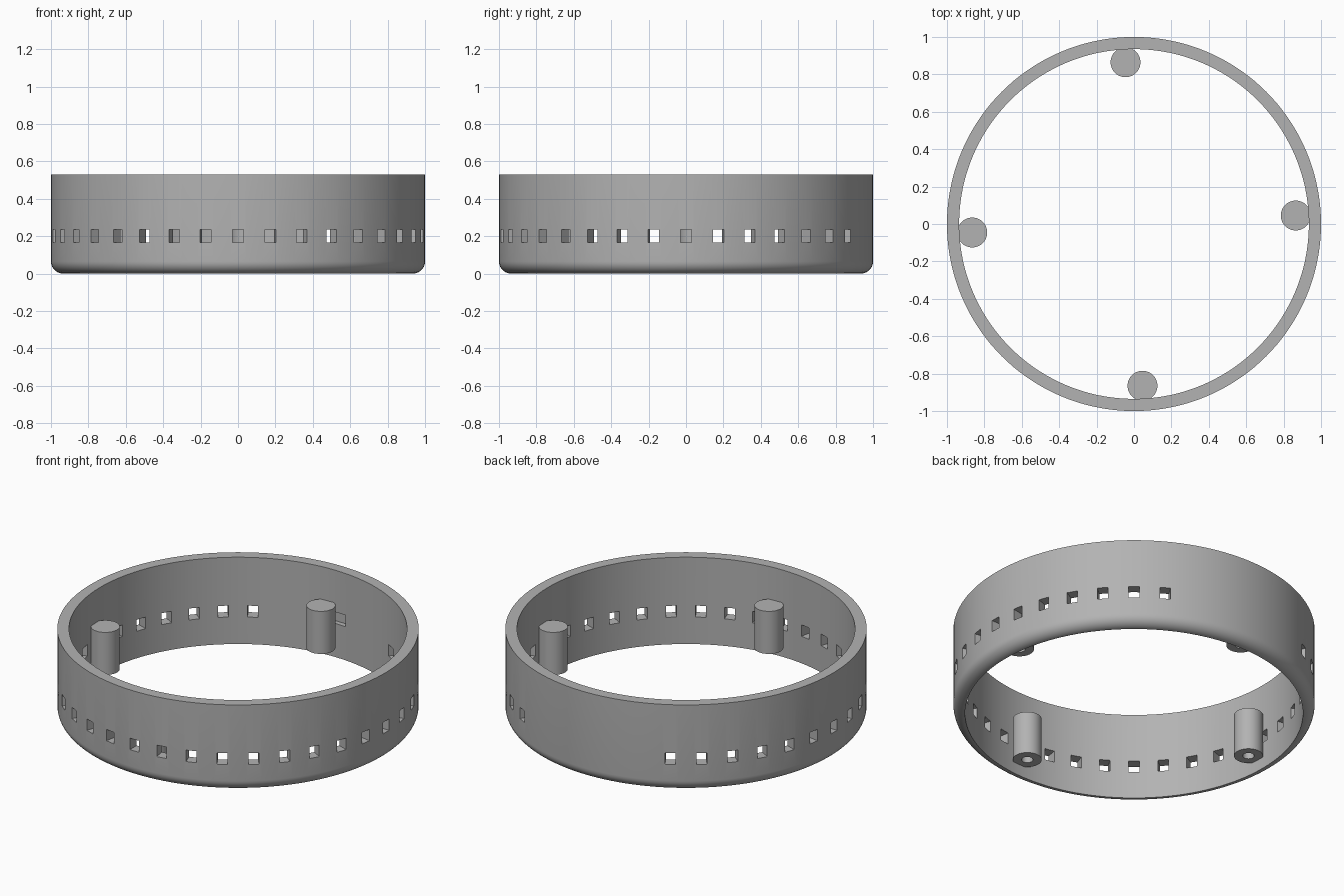
import bpy, bmesh, math
from mathutils import Matrix, Vector

cube = bpy.data.objects.get("Cube")
if cube:
    bpy.data.objects.remove(cube, do_unlink=True)

OUTER, INNER, HEIGHT = 1.0, 0.935, 0.53
FILLET = OUTER - INNER

grey = bpy.data.materials.new("plain_grey")
grey.use_nodes = True
grey.diffuse_color = (0.45, 0.45, 0.45, 1)
grey.node_tree.nodes["Principled BSDF"].inputs["Base Color"].default_value = grey.diffuse_color


def make_object(name, bm):
    bmesh.ops.recalc_face_normals(bm, faces=bm.faces)
    mesh = bpy.data.meshes.new(name)
    bm.to_mesh(mesh)
    bm.free()
    mesh.materials.append(grey)
    obj = bpy.data.objects.new(name, mesh)
    bpy.context.collection.objects.link(obj)
    return obj


def lathe(name, profile, steps, centre=(0, 0, 0)):
    """Spin a closed or axis-to-axis (radius, z) profile around z."""
    bm = bmesh.new()
    verts = [bm.verts.new((r, 0, z)) for r, z in profile]
    edges = [bm.edges.new(pair) for pair in zip(verts, verts[1:])]
    if profile[0][0] > 0:
        edges.append(bm.edges.new((verts[-1], verts[0])))
    bmesh.ops.spin(bm, geom=verts + edges, axis=(0, 0, 1), cent=(0, 0, 0),
                   angle=math.tau, steps=steps, use_duplicate=False)
    bmesh.ops.remove_doubles(bm, verts=bm.verts, dist=1e-5)
    bmesh.ops.translate(bm, verts=bm.verts, vec=centre)
    return make_object(name, bm)


def smooth(obj):
    bpy.ops.object.select_all(action='DESELECT')
    obj.select_set(True)
    bpy.context.view_layer.objects.active = obj
    bpy.ops.object.shade_smooth_by_angle(angle=math.radians(30))


def add_box(bm, size, matrix):
    bmesh.ops.create_cube(bm, size=1, matrix=matrix @ Matrix.Diagonal((*size, 1)))


# Ring wall with a rounded lower outer edge
arc = [math.radians(a) for a in range(0, 91, 10)]
profile = [(INNER, HEIGHT), (OUTER, HEIGHT)]
profile += [(INNER + FILLET * math.cos(a), FILLET * (1 - math.sin(a))) for a in arc]
ring = lathe("ring_wall", profile, 144)

# Row of small windows, left out around the back, plus a blind pocket there
bm = bmesh.new()
for degrees in range(0, 360, 10):
    if not 65 < degrees < 115:
        turn = Matrix.Rotation(math.radians(degrees), 4, 'Z')
        add_box(bm, (0.3, 0.06, 0.07), turn @ Matrix.Translation((0.97, 0, 0.2)))
add_box(bm, (0.13, 0.1, 0.07), Matrix.Translation((0.01, 0.915, 0.24)))
cutter = make_object("window_cutter", bm)
cutter.hide_render = True

cut = ring.modifiers.new("windows", 'BOOLEAN')
cut.operation = 'DIFFERENCE'
cut.solver = 'EXACT'
cut.object = cutter
bpy.context.view_layer.objects.active = ring
bpy.ops.object.modifier_apply(modifier=cut.name)
bpy.data.objects.remove(cutter, do_unlink=True)
smooth(ring)

# Four screw posts, each with a blind hole from below
post_profile = [(0, 0.33), (0.08, 0.33), (0.08, 0.07), (0.032, 0.07), (0.032, 0.27), (0, 0.27)]
for name, degrees in (("left", 3), ("back", 93), ("right", 183), ("front", 273)):
    a = math.radians(degrees)
    centre = Vector((math.cos(a), math.sin(a), 0)) * 0.866
    smooth(lathe(name + "_screw_post", post_profile, 48, centre))
